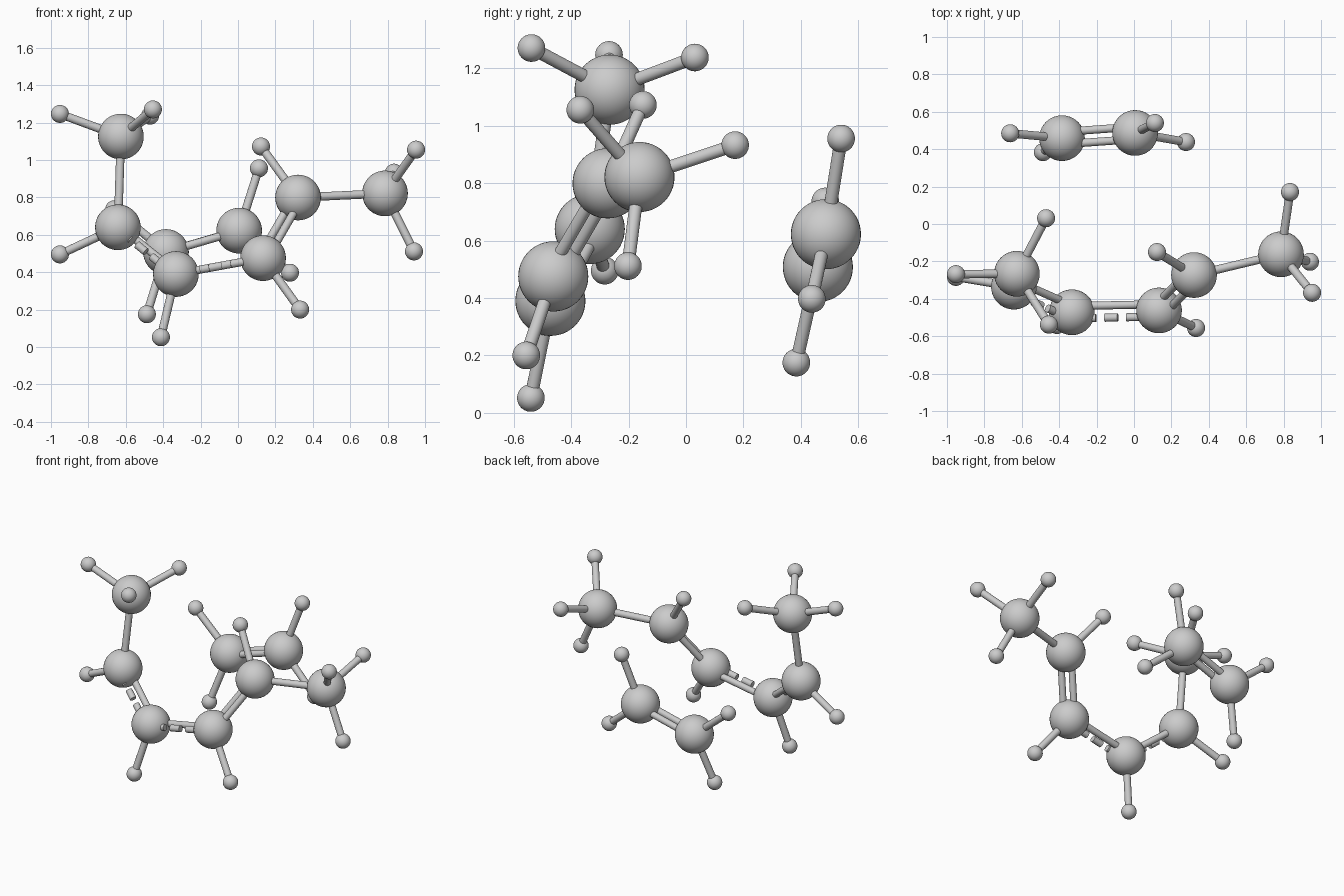
import bpy
from mathutils import Vector

if "Cube" in bpy.data.objects:
    bpy.data.objects.remove(bpy.data.objects["Cube"])

CARBON_R, HYDROGEN_R, BOND_R, THIN_R, OFFSET = 0.122, 0.048, 0.0225, 0.0215, 0.033

# Large atoms, each with the small atoms bonded to it
carbons = {
    1: (-0.626, -0.266, 1.125), 2: (-0.642, -0.335, 0.640),
    3: (-0.332, -0.472, 0.390), 4: (0.134, -0.462, 0.475),
    5: (0.321, -0.273, 0.799), 6: (0.786, -0.162, 0.821),
    7: (-0.385, 0.459, 0.508), 8: (0.006, 0.487, 0.622),
}
hydrogens = {
    1: [(-0.952, -0.268, 1.246), (-0.455, -0.538, 1.270), (-0.470, 0.031, 1.237)],
    2: [(-0.952, -0.283, 0.495)],
    3: [(-0.412, -0.540, 0.052)],
    4: [(0.332, -0.556, 0.200)],
    5: [(0.123, -0.150, 1.072)],
    6: [(0.952, -0.368, 1.055), (0.941, -0.202, 0.511), (0.834, 0.171, 0.932)],
    7: [(-0.487, 0.384, 0.175), (-0.662, 0.485, 0.736)],
    8: [(0.112, 0.540, 0.955), (0.278, 0.438, 0.397)],
}
bonds = [(1, 2, "single"), (2, 3, "dashed"), (3, 4, "dashed"),
         (4, 5, "double"), (5, 6, "single"), (7, 8, "double")]


def ball(name, pos, r):
    bpy.ops.mesh.primitive_uv_sphere_add(segments=40, ring_count=24, radius=r, location=pos)
    bpy.context.object.name = name
    bpy.ops.object.shade_smooth()


def rod(name, a, b, r):
    a, b = Vector(a), Vector(b)
    d = b - a
    bpy.ops.mesh.primitive_cylinder_add(vertices=24, radius=r, depth=d.length, location=(a + b) / 2)
    ob = bpy.context.object
    ob.name = name
    ob.rotation_euler = d.to_track_quat('Z', 'Y').to_euler()
    bpy.ops.object.shade_smooth_by_angle()


# Atoms and the rods to the small atoms
for i, c in carbons.items():
    ball(f"large_atom_{i}", c, CARBON_R)
    for k, h in enumerate(hydrogens[i]):
        ball(f"small_atom_{i}_{k}", h, HYDROGEN_R)
        rod(f"small_bond_{i}_{k}", c, h, BOND_R)

# Rods between large atoms: single, paired, or solid beside dashes
for i, j, kind in bonds:
    a, b = Vector(carbons[i]), Vector(carbons[j])
    side = (b - a).cross(Vector((0, 0, 1))).normalized() * OFFSET
    name = f"{kind}_bond_{i}_{j}"
    if kind == "single":
        rod(name, a, b, BOND_R)
        continue
    rod(name + "_solid", a - side, b - side, THIN_R)
    if kind == "double":
        rod(name + "_twin", a + side, b + side, THIN_R)
    else:
        for k in range(4):
            t0 = 0.125 + 0.25 * k
            t1 = min(t0 + 0.15, 1)
            rod(f"{name}_dash_{k}", a.lerp(b, t0) + side, a.lerp(b, t1) + side, THIN_R)
